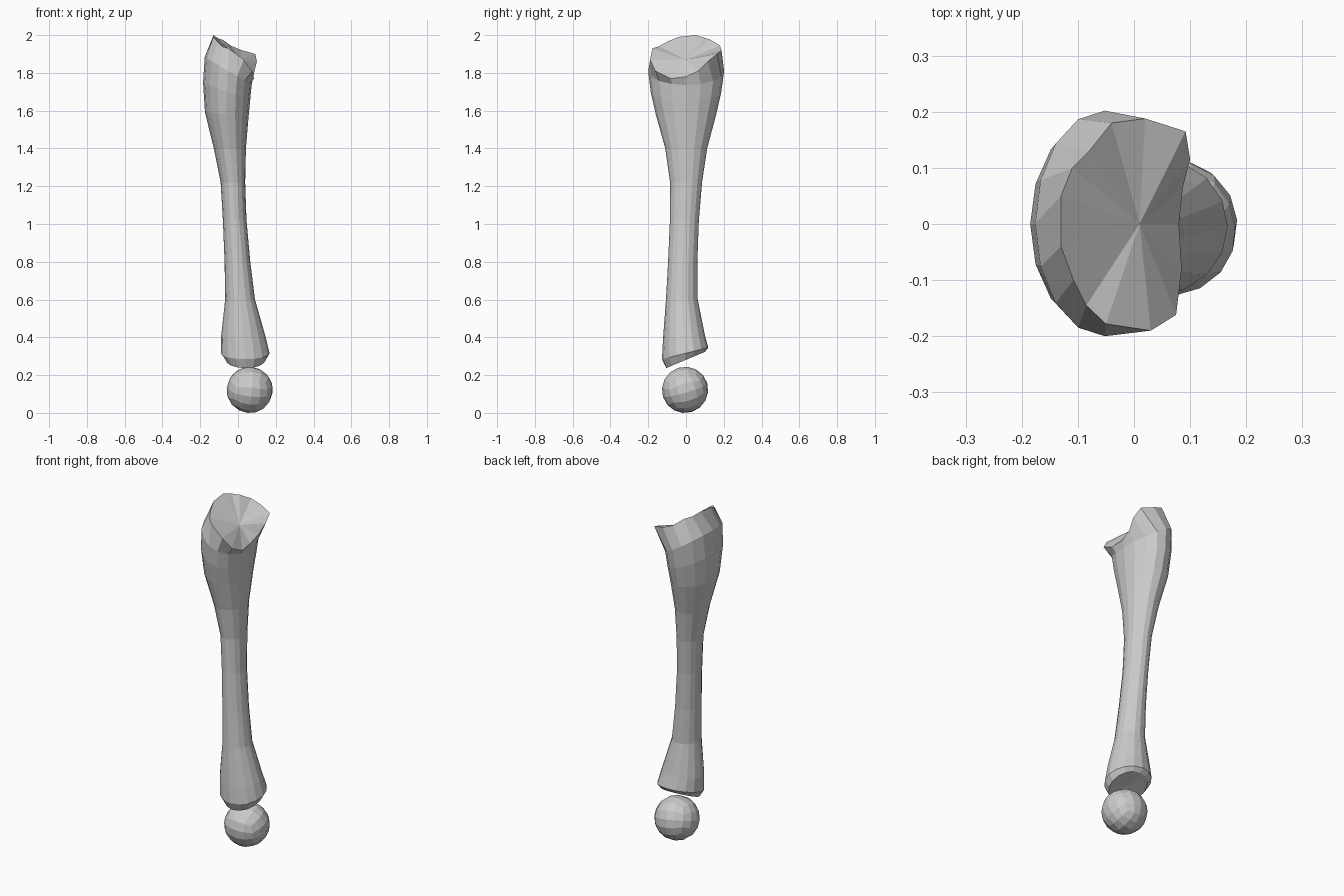
import bpy, bmesh, math
from mathutils import Vector, Euler

if "Cube" in bpy.data.objects:
    bpy.data.objects.remove(bpy.data.objects["Cube"])

N = 16

def make_object(name, bm):
    bmesh.ops.recalc_face_normals(bm, faces=bm.faces)
    mesh = bpy.data.meshes.new(name)
    bm.to_mesh(mesh)
    bm.free()
    ob = bpy.data.objects.new(name, mesh)
    bpy.context.collection.objects.link(ob)
    return ob

def ring(x0, x1, y0, y1, z, sx=0.0, sy=0.0):
    """Oval between the given limits, its plane tilted by sx and sy."""
    cx, cy, rx, ry = (x0 + x1) / 2, (y0 + y1) / 2, (x1 - x0) / 2, (y1 - y0) / 2
    pts = []
    for i in range(N):
        a = 2 * math.pi * i / N
        dx, dy = rx * math.cos(a), ry * math.sin(a)
        pts.append(Vector((cx + dx, cy + dy, z + sx * dx + sy * dy)))
    return pts

def inset(pts, center, t):
    c = Vector(center)
    return [p.lerp(c, t) for p in pts]

# Leg shaft: slanted foot socket, slim middle, flared upper end
foot = ring(-0.065, 0.145, -0.105, 0.10, 0.28, 0, 0.42)
sections = [
    inset(foot, (0.05, 0.0, 0.285), 0.5),
    foot,
    ring(-0.09, 0.167, -0.127, 0.118, 0.315, 0, 0.25),
    ring(-0.09, 0.147, -0.122, 0.10, 0.40, 0, 0.1),
    ring(-0.068, 0.09, -0.106, 0.062, 0.60),
    ring(-0.071, 0.065, -0.095, 0.06, 0.80),
    ring(-0.08, 0.045, -0.085, 0.068, 1.02),
    ring(-0.092, 0.038, -0.084, 0.085, 1.22),
    ring(-0.128, 0.042, -0.11, 0.112, 1.40),
    ring(-0.175, 0.056, -0.16, 0.16, 1.58, -0.1),
    ring(-0.185, 0.064, -0.187, 0.187, 1.70, -0.4),
    ring(-0.176, 0.072, -0.20, 0.202, 1.81, -0.6),
]
# Uneven rim of the hip end, highest on the left
rim = [Vector(p) for p in (
    (0.08, 0, 1.78), (0.087, 0.065, 1.81), (0.10, 0.115, 1.86), (0.092, 0.165, 1.90),
    (0.02, 0.188, 1.92), (-0.04, 0.18, 1.945), (-0.08, 0.13, 1.975), (-0.11, 0.10, 1.985),
    (-0.13, 0.05, 2.0), (-0.13, -0.04, 1.99), (-0.108, -0.10, 1.965), (-0.085, -0.145, 1.94),
    (-0.05, -0.178, 1.93), (0.03, -0.19, 1.87), (0.075, -0.162, 1.81), (0.085, -0.08, 1.77))]
hip = (0.01, 0.0, 1.87)
sections += [rim, inset(rim, hip, 0.45)]

bm = bmesh.new()
loops = [[bm.verts.new(p) for p in s] for s in sections]
for a, b in zip(loops, loops[1:]):
    for i in range(N):
        j = (i + 1) % N
        bm.faces.new((a[i], a[j], b[j], b[i]))
for loop, c in ((loops[0], (0.05, 0.0, 0.285)), (loops[-1], hip)):
    v = bm.verts.new(c)
    for i in range(N):
        bm.faces.new((loop[i], loop[(i + 1) % N], v))
make_object("leg_shaft", bm)

# Joint ball: a cube subdivided and rounded into a sphere
bm = bmesh.new()
bmesh.ops.create_cube(bm, size=2)
bmesh.ops.subdivide_edges(bm, edges=bm.edges[:], cuts=3, use_grid_fill=True)
rot = Euler((0.3, 0.1, 0.1)).to_matrix()
for v in bm.verts:
    p = Vector([math.tan(c * math.pi / 4) for c in v.co]).normalized()
    v.co = rot @ p * 0.123 + Vector((0.062, -0.005, 0.123))
low = min(v.co.z for v in bm.verts)
for v in bm.verts:
    v.co.z -= low
make_object("joint_ball", bm)
